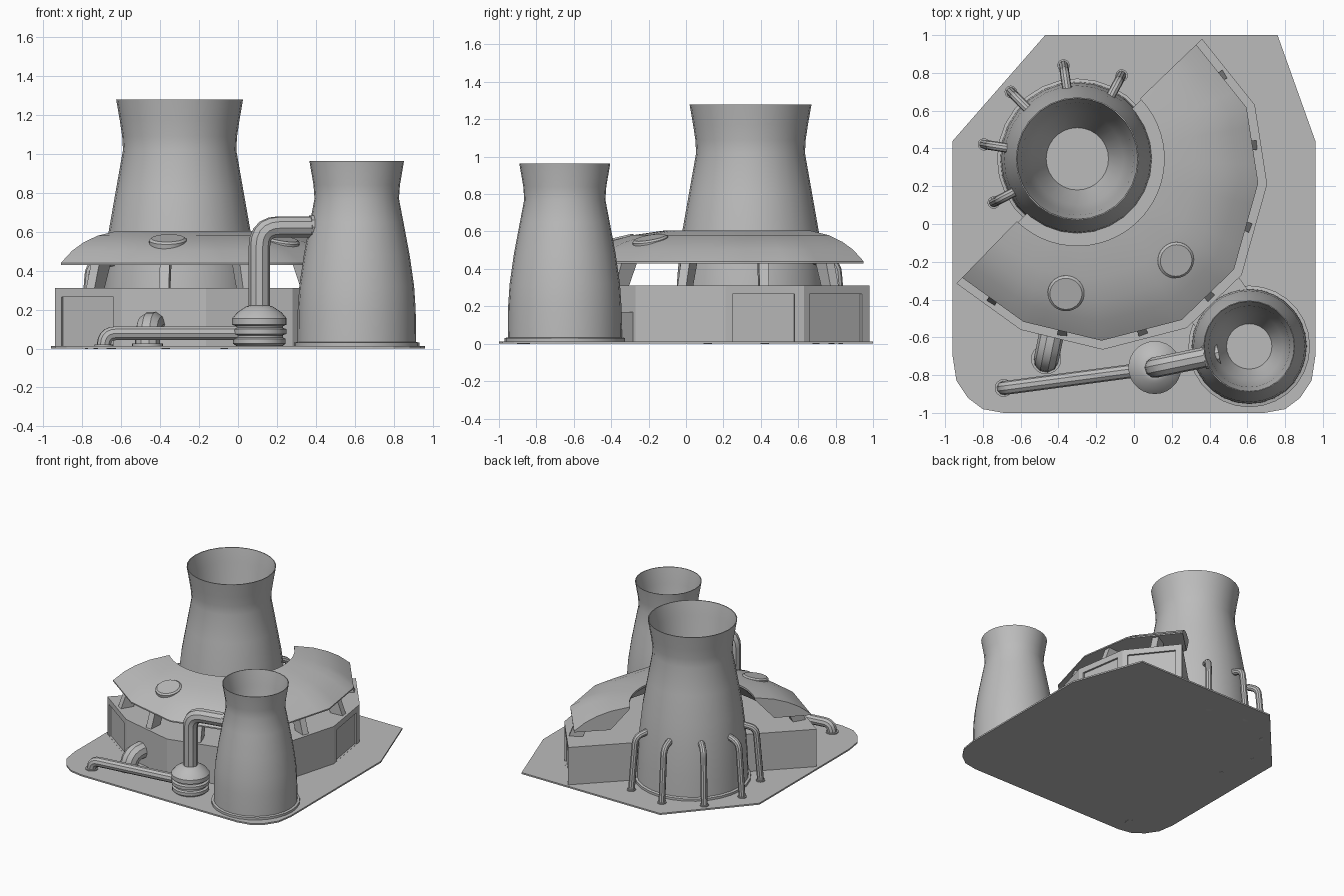
import bpy, bmesh, math
from mathutils import Vector

if "Cube" in bpy.data.objects:
    bpy.data.objects.remove(bpy.data.objects["Cube"])

gray = bpy.data.materials.new("concrete_gray")
gray.diffuse_color = (0.5, 0.5, 0.5, 1)
gray.use_nodes = True
gray.node_tree.nodes["Principled BSDF"].inputs["Base Color"].default_value = gray.diffuse_color
C = Vector((-0.30, 0.345))          # big tower centre
S = Vector((0.61, -0.648))          # small tower centre


def finish(ob, smooth=True):
    ob.data.materials.clear()
    ob.data.materials.append(gray)
    bpy.ops.object.select_all(action='DESELECT')
    ob.select_set(True)
    bpy.context.view_layer.objects.active = ob
    if smooth:
        bpy.ops.object.shade_smooth_by_angle(angle=math.radians(35))
    return ob


def from_bmesh(name, bm, smooth=True):
    bmesh.ops.recalc_face_normals(bm, faces=bm.faces)
    me = bpy.data.meshes.new(name)
    bm.to_mesh(me)
    bm.free()
    ob = bpy.data.objects.new(name, me)
    bpy.context.collection.objects.link(ob)
    return finish(ob, smooth)


def prism(name, pts, z0, z1):
    bm = bmesh.new()
    lo = [bm.verts.new((p[0], p[1], z0)) for p in pts]
    hi = [bm.verts.new((p[0], p[1], z1)) for p in pts]
    bm.faces.new(lo)
    bm.faces.new(hi)
    for i in range(len(pts)):
        j = (i + 1) % len(pts)
        bm.faces.new((lo[i], lo[j], hi[j], hi[i]))
    return from_bmesh(name, bm, False)


def lathe(name, c, prof, n=28):
    bm = bmesh.new()
    rings = [[bm.verts.new((c[0] + r * math.cos(2 * math.pi * k / n),
                            c[1] + r * math.sin(2 * math.pi * k / n), z))
              for k in range(n)] for r, z in prof]
    for a, b in zip(rings, rings[1:]):
        for k in range(n):
            m = (k + 1) % n
            bm.faces.new((a[k], a[m], b[m], b[k]))
    bm.faces.new(rings[0])
    bm.faces.new(rings[-1])
    return from_bmesh(name, bm)


def pipe(name, pts, r, bend):
    # path with rounded corners, swept by a circle
    P = [Vector(p) for p in pts]
    path = [P[0]]
    for a, b, c in zip(P, P[1:], P[2:]):
        s, e = b + (a - b).normalized() * bend, b + (c - b).normalized() * bend
        for i in range(6):
            t = i / 5
            path.append(s * (1 - t) ** 2 + b * 2 * t * (1 - t) + e * t * t)
    path.append(P[-1])
    cu = bpy.data.curves.new(name, 'CURVE')
    cu.dimensions = '3D'
    cu.bevel_depth, cu.bevel_resolution, cu.use_fill_caps = r, 3, True
    sp = cu.splines.new('POLY')
    sp.points.add(len(path) - 1)
    for q, v in zip(sp.points, path):
        q.co = (*v, 1)
    ob = bpy.data.objects.new(name, cu)
    bpy.context.collection.objects.link(ob)
    bpy.ops.object.select_all(action='DESELECT')
    ob.select_set(True)
    bpy.context.view_layer.objects.active = ob
    bpy.ops.object.convert(target='MESH')
    return finish(bpy.context.view_layer.objects.active)


# ground plate
prism("base_plate", [(-.47, 1), (-.96, .44), (-.96, -.7), (-.94, -.83), (-.88, -.92), (-.8, -.98),
                     (-.69, -1), (.69, -1), (.8, -.98), (.88, -.92), (.94, -.83), (.96, -.7),
                     (.96, .44), (.76, 1)], 0, .012)

# cooling towers: outer wall up, funnel inside down to a floor
lathe("large_tower", C, [(.425, 0), (.425, .03), (.408, .035), (.402, .2), (.388, .4), (.365, .6), (.328, .81),
                         (.291, 1.02), (.295, 1.09), (.307, 1.17), (.326, 1.28), (.32, 1.28),
                         (.298, 1.17), (.28, 1.02), (.245, .86), (.165, .65)])
lathe("small_tower", S, [(.322, 0), (.322, .03), (.305, .034), (.303, .2), (.295, .32), (.272, .48), (.24, .65),
                         (.217, .77), (.222, .84), (.243, .963), (.238, .963),
                         (.215, .84), (.208, .77), (.18, .65), (.12, .5)])

# faceted building wrapped round the large tower
wall = [Vector(p) for p in [(.36, .98), (.64, .63), (.705, .21), (.57, -.27), (.28, -.55),
                            (-.165, -.665), (-.60, -.56), (-.94, -.315)]]
building = prism("reactor_hall", wall, 0, .312)

# recessed doors
for i in (0, 1, 6):
    a, b = wall[i], wall[i + 1]
    d = (b - a).normalized()
    n = Vector((-d.y, d.x))
    if n.dot((a + b) / 2 - C) < 0:
        n = -n
    p, q = a + d * .05, b - d * .04
    cut = prism("door_cutter", [p - n * .015, q - n * .015, q + n * .05, p + n * .05], .013, .265)
    cut.hide_render = True
    cut.hide_viewport = False
    m = building.modifiers.new("door", 'BOOLEAN')
    m.operation, m.object, m.solver = 'DIFFERENCE', cut, 'EXACT'
    bpy.context.view_layer.objects.active = building
    building.select_set(True)
    bpy.ops.object.modifier_apply(modifier=m.name)
    bpy.data.objects.remove(cut)

# curved roof: sector cross-sections joined, closed at both ends
ROOF = [(1, .43), (1, .44), (.8, .503), (.6, .545), (.35, .58), (0, .605), (0, .59), (.35, .43)]
bm = bmesh.new()
secs = []
N = 4
for i in range(len(wall) - 1):
    for k in range(N if i < len(wall) - 2 else N + 1):
        v = wall[i].lerp(wall[i + 1], k / N) - C
        u, R = v.normalized(), v.length * .953
        secs.append([bm.verts.new((*(C + u * (.46 + (R - .46) * t)), z)) for t, z in ROOF])
for a, b in zip(secs, secs[1:]):
    for k in range(len(ROOF)):
        m = (k + 1) % len(ROOF)
        bm.faces.new((a[k], a[m], b[m], b[k]))
bm.faces.new(secs[0])
bm.faces.new(secs[-1])
from_bmesh("curved_roof", bm)

# leaning fins carrying the roof
for i in range(7):
    mid = (wall[i] + wall[i + 1]) / 2
    u = (mid - C).normalized()
    t = Vector((-u.y, u.x)) * .025
    bm = bmesh.new()
    vs = []
    for off, z in ((-.02, .305), (-.12, .305), (-.19, .45), (-.075, .45)):
        vs.append([bm.verts.new((*(mid + u * off + t * s), z)) for s in (-1, 1)])
    bm.faces.new([v[0] for v in vs])
    bm.faces.new([v[1] for v in vs])
    for k in range(4):
        m = (k + 1) % 4
        bm.faces.new((vs[k][0], vs[m][0], vs[m][1], vs[k][1]))
    from_bmesh("roof_fin", bm, False)

# round hatches lying on the roof slope
for p in ((-.36, -.365), (.22, -.19)):
    u = (Vector(p) - C).normalized()
    hatch = lathe("roof_hatch", (0, 0), [(.097, -.03), (.097, .01), (.085, .02)], 24)
    hatch.location = (*p, .548)
    hatch.rotation_euler = Vector((u.x * .24, u.y * .24, 1)).to_track_quat('Z', 'Y').to_euler()

# low link between hall and small tower
a = Vector((.43, -.40))
d = (S - a).normalized()
t = Vector((-d.y, d.x)) * .17
prism("link_block", [a - t - d * .05, a + t - d * .05, a + t + d * .15, a - t + d * .15], 0, .17)

# five riser pipes behind the large tower
for k in range(5):
    ang = math.radians(62 + 36.4 * k)
    u = Vector((math.cos(ang), math.sin(ang)))
    pipe("riser_pipe", [(*(C + u * .50), 0), (*(C + u * .465), .43), (*(C + u * .36), .455)], .025, .05)
    lathe("riser_foot", C + u * .50, [(.033, 0), (.033, .02)], 12)

# ribbed pump and its pipes
P = (.11, -.76)
lathe("pump_tank", P, [(.12, 0), (.12, .015), (.135, .025), (.135, .05), (.12, .057), (.12, .068), (.138, .075),
                       (.138, .1), (.12, .107), (.12, .115), (.14, .123), (.14, .155), (.115, .185),
                       (.085, .205), (.07, .215), (.055, .22)])
pipe("pump_to_tower_pipe", [(*P, .15), (*P, .625), (.45, -.69, .625)], .055, .1)
pipe("pipe_collar", [(.37, -.707, .625), (.40, -.701, .625)], .062, .01)
pipe("outlet_pipe", [(.05, -.77, .078), (-.685, -.868, .078), (-.69, -.868, 0)], .037, .055)
lathe("outlet_foot", (-.69, -.868), [(.047, 0), (.047, .02)], 16)
pipe("hall_elbow_pipe", [(-.43, -.55, .125), (-.465, -.72, .125), (-.465, -.72, 0)], .066, .1)
lathe("elbow_foot", (-.465, -.715), [(.08, 0), (.08, .025)], 20)
